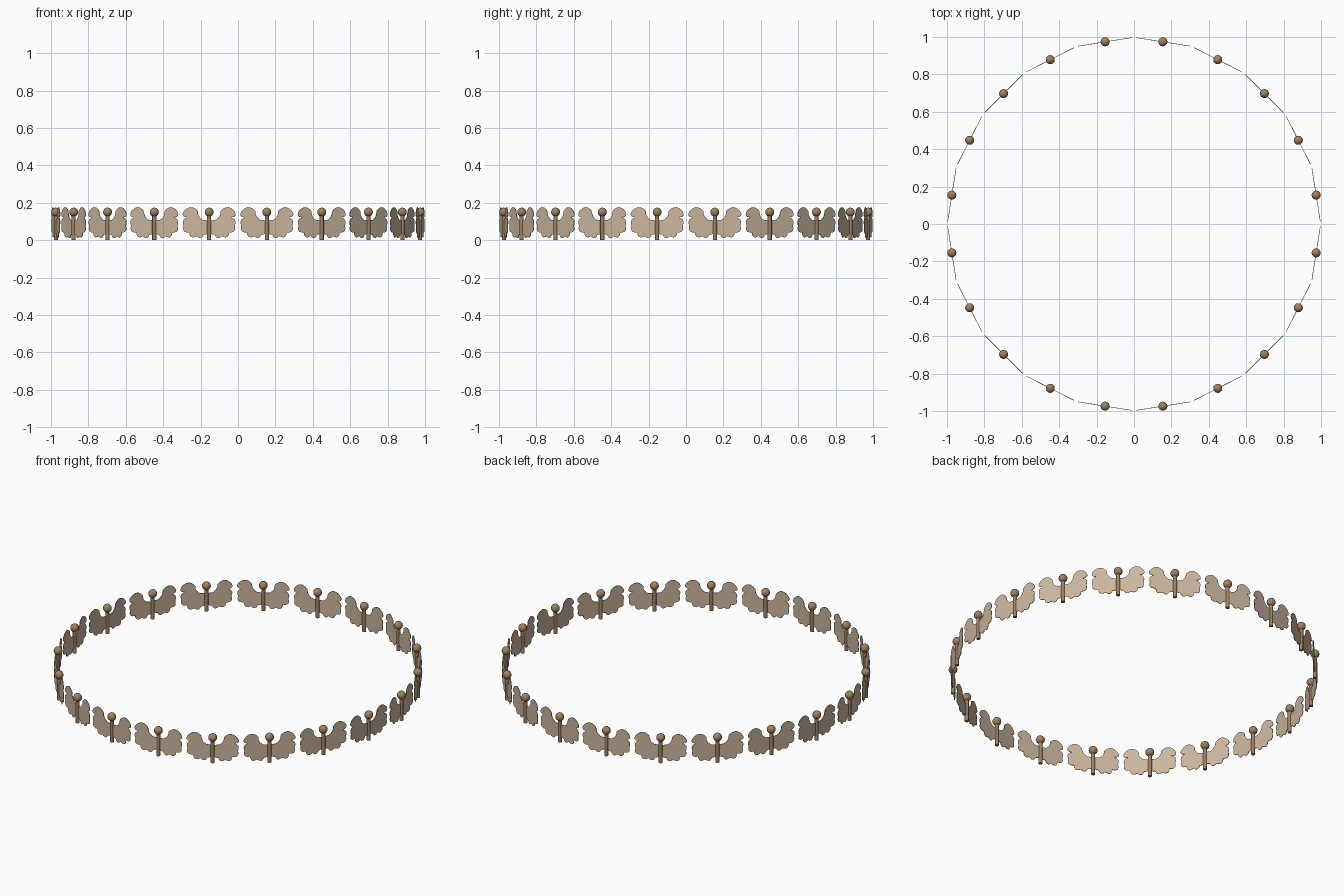
import bpy, bmesh, math
from mathutils import Vector, Matrix

if "Cube" in bpy.data.objects:
    bpy.data.objects.remove(bpy.data.objects["Cube"])

COUNT, RADIUS = 20, 0.986


def material(name, rgb):
    m = bpy.data.materials.new(name)
    m.diffuse_color = (*rgb, 1)
    m.use_nodes = True
    m.node_tree.nodes["Principled BSDF"].inputs["Base Color"].default_value = m.diffuse_color
    return m


wing_mat = material("pale tan", (0.60, 0.47, 0.34))
body_mat = material("warm brown", (0.36, 0.22, 0.12))

# Half wing outline: (x, z, bulge of the arc leading to the next point)
WING = [(0.0, 0.105, 0.0), (0.034, 0.108, -0.15), (0.062, 0.155, 0.28),
        (0.135, 0.157, 0.45), (0.118, 0.122, 0.28), (0.138, 0.078, 0.38),
        (0.108, 0.042, 0.38), (0.068, 0.022, 0.38), (0.030, 0.030, 0.2),
        (0.0, 0.05, 0.0)]


def arc_outline(anchors, steps=7):
    pts = []
    for (x, z, b), (x2, z2, _) in zip(anchors, anchors[1:]):
        a, d = Vector((x, z)), Vector((x2 - x, z2 - z))
        normal = Vector((-d.y, d.x))
        for i in range(steps if b else 1):
            t = i / steps
            pts.append(a + d * t + normal * (b * 4 * t * (1 - t)))
    pts.append(Vector(anchors[-1][:2]))
    return pts


def wing_mesh(thick=0.003):
    bm = bmesh.new()
    outline = arc_outline(WING)
    for side in (1, -1):
        f = bm.faces.new([bm.verts.new((side * p.x, -thick / 2, p.y)) for p in outline])
        f.normal_update()
        ext = bmesh.ops.extrude_face_region(bm, geom=[f], use_keep_orig=True)
        verts = [g for g in ext["geom"] if isinstance(g, bmesh.types.BMVert)]
        bmesh.ops.translate(bm, verts=verts, vec=(0, thick, 0))
    bmesh.ops.recalc_face_normals(bm, faces=bm.faces)
    return finish(bm, "wings", wing_mat, False)


def finish(bm, name, mat, smooth):
    me = bpy.data.meshes.new(name)
    bm.to_mesh(me)
    bm.free()
    me.materials.append(mat)
    for p in me.polygons:
        p.use_smooth = smooth and len(p.vertices) <= 4
    return me


# Slender stem body
bm = bmesh.new()
bmesh.ops.create_cone(bm, cap_ends=True, segments=16, radius1=0.011, radius2=0.011,
                      depth=0.14, matrix=Matrix.Translation((0, 0, 0.07)))
stem = finish(bm, "stem", body_mat, True)

# Round head
bm = bmesh.new()
bmesh.ops.create_uvsphere(bm, u_segments=20, v_segments=12, radius=0.024,
                          matrix=Matrix.Translation((0, 0, 0.15)))
head = finish(bm, "head", body_mat, True)

# Ring of winged figures, each facing outward
for i in range(COUNT):
    a = (i + 0.5) * 2 * math.pi / COUNT
    place = Matrix.Rotation(a, 4, 'Z') @ Matrix.Translation((0, -RADIUS, 0))
    for name, me in (("wings", wing_mesh() if i == 0 else bpy.data.meshes["wings"]),
                     ("stem", stem), ("head", head)):
        ob = bpy.data.objects.new(f"{name}_{i + 1}", me)
        ob.matrix_world = place
        bpy.context.collection.objects.link(ob)
